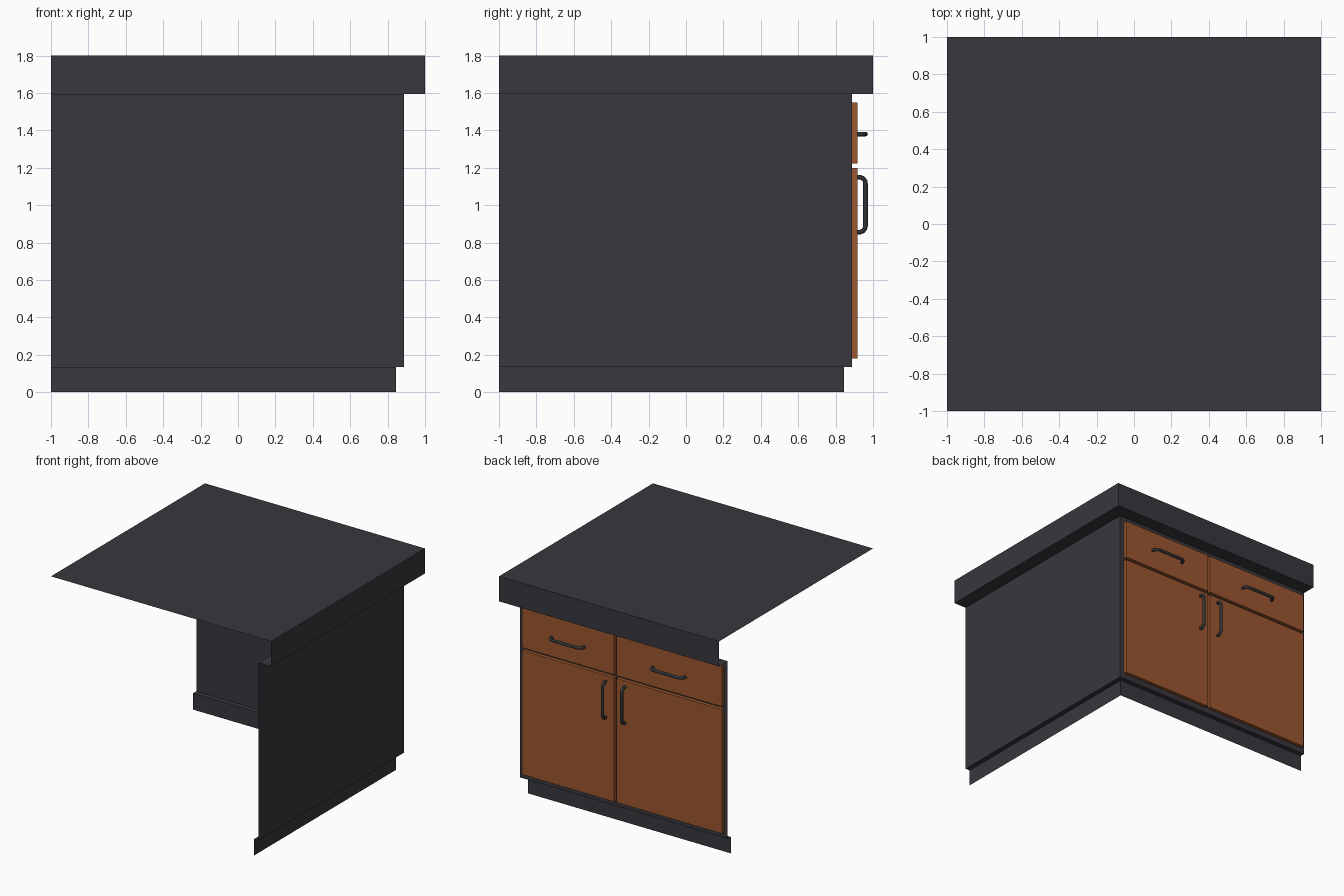
import bpy, bmesh
from mathutils import Vector

if "Cube" in bpy.data.objects:
    bpy.data.objects.remove(bpy.data.objects["Cube"])


def material(name, rgb):
    m = bpy.data.materials.new(name)
    m.diffuse_color = (*rgb, 1)
    m.use_nodes = True
    m.node_tree.nodes["Principled BSDF"].inputs["Base Color"].default_value = m.diffuse_color
    return m


DARK = material("charcoal", (0.041, 0.038, 0.046))
WOOD = material("orange_wood", (0.335, 0.095, 0.029))
METAL = material("dark_metal", (0.028, 0.032, 0.037))


def finish(name, bm, mat):
    mesh = bpy.data.meshes.new(name)
    bm.to_mesh(mesh)
    bm.free()
    mesh.materials.append(mat)
    obj = bpy.data.objects.new(name, mesh)
    bpy.context.collection.objects.link(obj)
    return obj


# Open L-shaped shell: each profile (distance, height) is swept round the outer corner
def corner_shell(name, profile, cover=False):
    bm = bmesh.new()
    rows = [[bm.verts.new(p) for p in ((d, -1, z), (d, d, z), (-1, d, z))]
            for d, z in profile]
    for upper, lower in zip(rows, rows[1:]):
        for i in range(2):
            bm.faces.new((upper[i], lower[i], lower[i + 1], upper[i + 1]))
    if cover:
        bm.faces.new(rows[0] + [bm.verts.new((-1, -1, profile[0][1]))])
    return finish(name, bm, DARK)


corner_shell("countertop", [(1, 1.8), (1, 1.595), (0.887, 1.595)], cover=True)
corner_shell("cabinet_walls", [(0.887, 1.595), (0.887, 0.135), (0.846, 0.135)])
corner_shell("plinth", [(0.846, 0.135), (0.846, 0)])


# Door and drawer fronts
def front_panel(name, x0, x1, z0, z1, y0=0.888, y1=0.916):
    bm = bmesh.new()
    bmesh.ops.create_cube(bm, size=1)
    bmesh.ops.scale(bm, vec=(x1 - x0, y1 - y0, z1 - z0), verts=bm.verts)
    bmesh.ops.translate(bm, vec=((x0 + x1) / 2, (y0 + y1) / 2, (z0 + z1) / 2),
                        verts=bm.verts)
    return finish(name, bm, WOOD)


# Bent bar handle: a round tube along a path that leaves the panel and returns
def handle(name, centre, along):
    c, a, out = Vector(centre), Vector(along), Vector((0, 1, 0))
    half = [(0.147, -0.004), (0.147, 0.016), (0.140, 0.031), (0.127, 0.041), (0.108, 0.044)]
    path = [(-s, o) for s, o in half] + half[::-1]
    curve = bpy.data.curves.new(name + "_path", 'CURVE')
    curve.dimensions = '3D'
    curve.bevel_depth = 0.0125
    curve.bevel_resolution = 2
    curve.use_fill_caps = True
    spline = curve.splines.new('POLY')
    spline.points.add(len(path) - 1)
    for p, (s, o) in zip(spline.points, path):
        p.co = (*(c + a * s + out * o), 1)
    tmp = bpy.data.objects.new(name + "_tmp", curve)
    bpy.context.collection.objects.link(tmp)
    bpy.context.view_layer.update()
    bm = bmesh.new()
    bm.from_mesh(tmp.to_mesh())
    tmp.to_mesh_clear()
    bpy.data.objects.remove(tmp)
    bmesh.ops.recalc_face_normals(bm, faces=bm.faces)
    for f in bm.faces:
        f.smooth = len(f.verts) == 4
    return finish(name, bm, METAL)


# Two bays, each with a drawer above a door
for side, x0, x1, grip in (("right", 0.011, 0.848, 0.087), ("left", -0.968, -0.011, -0.087)):
    front_panel(side + "_door", x0, x1, 0.18, 1.2)
    front_panel(side + "_drawer", x0, x1, 1.223, 1.548)
    handle(side + "_door_handle", (grip, 0.916, 1.003), (0, 0, 1))
    handle(side + "_drawer_handle", ((x0 + x1) / 2, 0.916, 1.38), (1, 0, 0))
